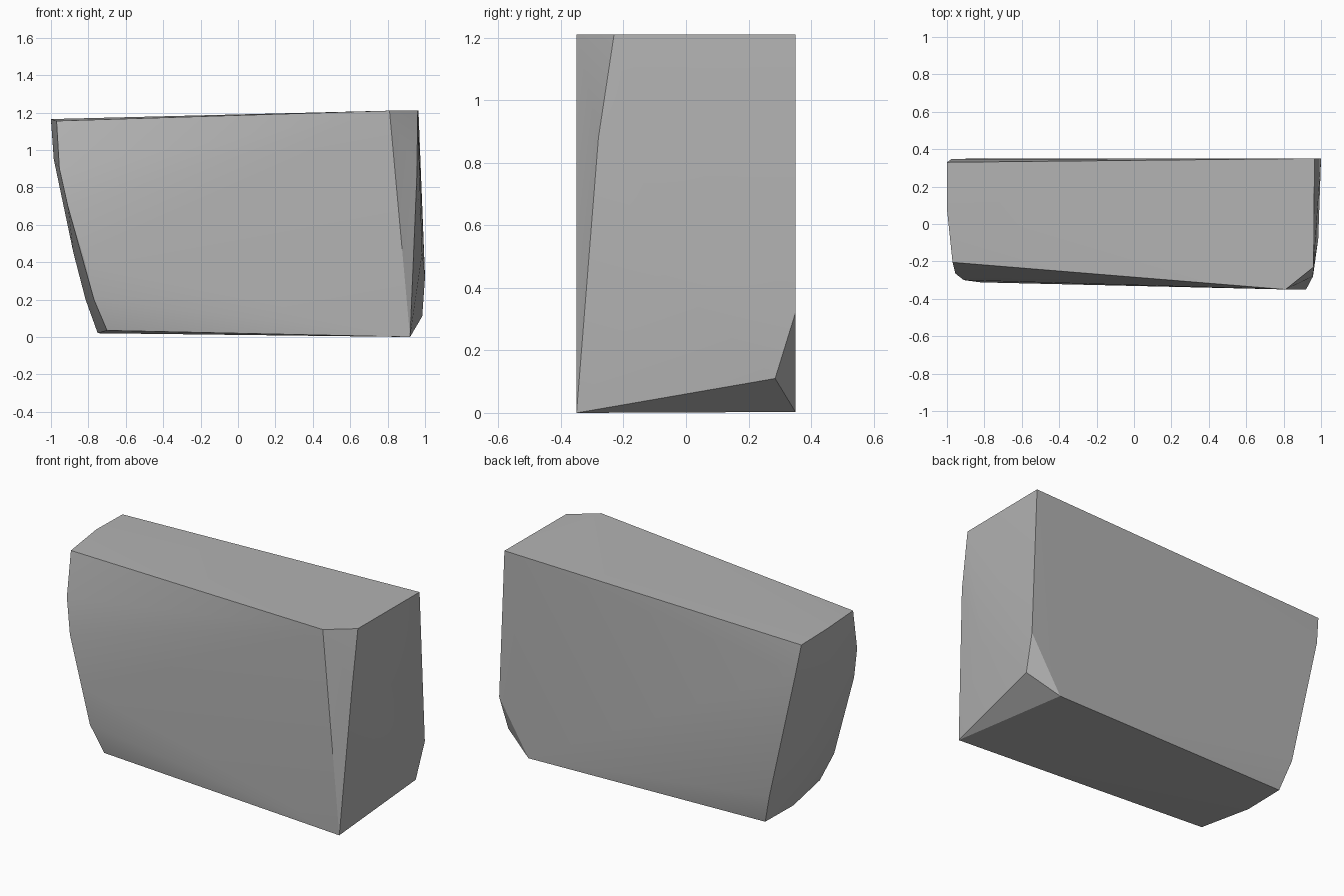
import bpy
import bmesh
import math

cube = bpy.data.objects.get("Cube")
if cube:
    bpy.data.objects.remove(cube, do_unlink=True)


def flat_material(name, colour):
    mat = bpy.data.materials.new(name)
    mat.use_nodes = True
    mat.diffuse_color = colour
    mat.node_tree.nodes["Principled BSDF"].inputs["Base Color"].default_value = colour
    return mat


def hull_object(name, rims, mat):
    """Wrap a convex skin around the given rims of corner points."""
    bm = bmesh.new()
    for rim in rims:
        for corner in rim:
            bm.verts.new(corner)
    hull = bmesh.ops.convex_hull(bm, input=bm.verts)
    loose = {v for v in hull["geom_interior"] + hull["geom_unused"]
             if isinstance(v, bmesh.types.BMVert)}
    bmesh.ops.delete(bm, geom=list(loose), context="VERTS")
    bmesh.ops.dissolve_limit(bm, angle_limit=math.radians(1),
                             verts=bm.verts, edges=bm.edges)
    bmesh.ops.recalc_face_normals(bm, faces=bm.faces)
    mesh = bpy.data.meshes.new(name)
    bm.to_mesh(mesh)
    bm.free()
    mesh.materials.append(mat)
    obj = bpy.data.objects.new(name, mesh)
    bpy.context.collection.objects.link(obj)
    return obj


# Slanted, bowed left end: front, middle and back rims from top to bottom
left_front = [(-.97, -.205, 1.155), (-.955, -.265, .9), (-.91, -.3, .7),
              (-.82, -.312, .41), (-.77, -.31, .2), (-.7, -.275, .035)]
left_middle = [(-1, .08, 1.165), (-.985, .05, .95), (-.94, .05, .73),
               (-.88, .05, .45), (-.815, .05, .2), (-.75, .05, .02)]
left_back = [(-1, .33, 1.16), (-.975, .348, .99), (-.8, .35, .2),
             (-.745, .31, .02)]

# Right end: chipped front edge, slight bulge, chipped lower back corner
right_front = [(.81, -.35, 1.21), (.96, -.23, 1.21), (.957, -.28, .88),
               (.92, -.35, 0)]
right_middle = [(.985, -.08, .45)]
right_back = [(.965, .35, 1.21), (1, .35, .32), (.985, .285, .11),
              (.805, .35, .003)]

stone = flat_material("grey stone", (.45, .45, .45, 1))
block = hull_object("stone_block", [left_front, left_middle, left_back,
                                    right_front, right_middle, right_back], stone)

# Smooth worn faces, crisp main edges
bpy.ops.object.select_all(action="DESELECT")
block.select_set(True)
bpy.context.view_layer.objects.active = block
bpy.ops.object.shade_smooth_by_angle(angle=math.radians(30))
